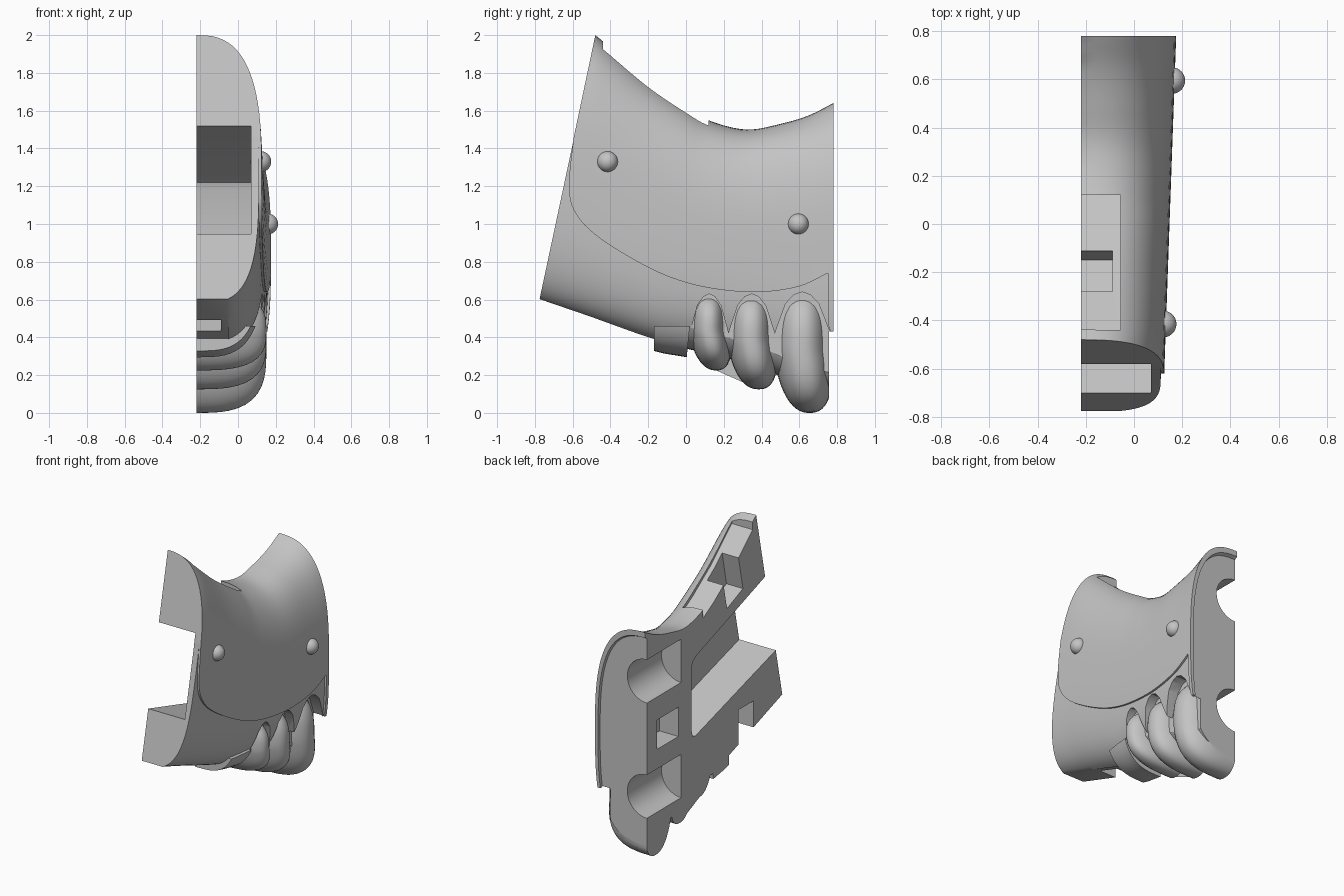
import bpy, bmesh, math
from mathutils import Vector, Matrix

if "Cube" in bpy.data.objects:
    bpy.data.objects.remove(bpy.data.objects["Cube"], do_unlink=True)

CUT = -0.22   # flat mating plane of this half

grey = bpy.data.materials.new("plain_grey")
grey.use_nodes = True
grey.diffuse_color = (0.55, 0.55, 0.55, 1)
grey.node_tree.nodes["Principled BSDF"].inputs["Base Color"].default_value = grey.diffuse_color


def finish(name, bm):
    bmesh.ops.recalc_face_normals(bm, faces=bm.faces[:])
    mesh = bpy.data.meshes.new(name)
    bm.to_mesh(mesh)
    bm.free()
    mesh.materials.append(grey)
    obj = bpy.data.objects.new(name, mesh)
    bpy.context.collection.objects.link(obj)
    return obj


def spline(pts, per=6):
    """Smooth curve through the points."""
    pts = [Vector(p) for p in pts]
    ext = [2 * pts[0] - pts[1]] + pts + [2 * pts[-1] - pts[-2]]
    out = []
    for a, b, c, d in zip(ext, ext[1:], ext[2:], ext[3:]):
        for i in range(per):
            t = i / per
            out.append(0.5 * (2 * b + (c - a) * t + (2 * a - 5 * b + 4 * c - d) * t ** 2
                              + (3 * b - a - 3 * c + d) * t ** 3))
    return out + [pts[-1]]


def prism(name, outline, x0, x1):
    """Side outline of (y, z) points extruded along x."""
    bm = bmesh.new()
    face = bm.faces.new([bm.verts.new((x0, p[0], p[1])) for p in outline])
    ext = bmesh.ops.extrude_face_region(bm, geom=[face], use_keep_orig=True)
    moved = [v for v in ext["geom"] if isinstance(v, bmesh.types.BMVert)]
    bmesh.ops.translate(bm, verts=moved, vec=(x1 - x0, 0, 0))
    return finish(name, bm)


def box(name, x, y, z):
    return prism(name, [(y[0], z[0]), (y[1], z[0]), (y[1], z[1]), (y[0], z[1])], *x)


def boolean(target, tool, operation):
    mod = target.modifiers.new("join_or_cut", 'BOOLEAN')
    mod.operation, mod.solver, mod.object = operation, 'EXACT', tool
    bpy.context.view_layer.objects.active = target
    bpy.ops.object.modifier_apply(modifier=mod.name)
    bpy.data.objects.remove(tool, do_unlink=True)


TOP = spline([(-.48, 2), (-.42, 1.95), (-.2, 1.76), (0, 1.62), (.13, 1.545),
              (.32, 1.5), (.5, 1.53), (.65, 1.575), (.78, 1.64)])
BOTTOM = spline([(-.78, .58), (-.6, .52), (-.4, .45), (-.16, .37), (0, .34),
                 (.22, .29), (.46, .21), (.62, .13), (.78, .1)])


def shell(name, inset, drop=0, shift=0, steps=40):
    """Loft of rounded sections leaning from the sloped front to the upright back."""
    bm = bmesh.new()
    rings = []
    for top, low in zip(TOP, BOTTOM):
        top = top - Vector((-shift, inset))
        low = low - Vector((-shift, drop))
        mid, half = (top + low) / 2, (top - low) / 2
        wide = .125 + .05 * (mid.x + .63) / 1.41 - inset - CUT
        ring = []
        for i in range(steps + 1):
            a = math.pi * i / steps
            c, s = math.cos(a), max(math.sin(a), 0)
            power = 2.7 if c > 0 else 3.3
            p = mid + half * math.copysign(abs(c) ** (2 / power), c)
            ring.append((CUT + wide * s ** (2 / power), p.x, p.y))
        ring += [(CUT - .1, low.x, low.y), (CUT - .1, top.x, top.y)]
        rings.append([bm.verts.new(v) for v in ring])
    for a, b in zip(rings, rings[1:]):
        for i in range(len(a)):
            j = (i + 1) % len(a)
            bm.faces.new((a[i], a[j], b[j], b[i]))
    bm.faces.new(rings[0])
    bm.faces.new(rings[-1])
    return finish(name, bm)


# Main body, scalloped where the rounded ribs sit
body = shell("saddle_body", .014)
arches = [(.02, -.1), (.02, .42)]
for left, right, peak in ((.02, .225, .63), (.225, .47, .63), (.47, .76, .64)):
    for f, drop in ((.2, .06), (.35, .015), (.5, 0), (.65, .015), (.8, .06), (1, .21)):
        arches.append((left + (right - left) * f, peak - drop))
arches += [(.9, .43), (.9, -.1)]
boolean(body, prism("rib_scallops", arches, .07, .5), 'DIFFERENCE')

# Raised flap with a curved lower edge and a narrow rear strip
flap = shell("side_flap", 0)
edge = spline([(-.59, 1.5), (-.62, 1.2), (-.58, 1.05), (-.45, .92), (-.2, .77),
               (0, .69), (.2, .65), (.4, .64), (.6, .67), (.752, .74)], 5)
outline = [(-.6, 2.3)] + [tuple(p) for p in edge] + [(.755, .46), (.765, .43), (.9, .43), (.9, 2.3)]
boolean(flap, prism("flap_outline", outline, -1, 1), 'INTERSECT')
boolean(body, flap, 'UNION')

# Rounded ribs at the lower back
for y, ry, z0, z1 in ((.12, .107, .225, .645), (.345, .128, .125, .645), (.615, .152, 0, .66)):
    bm = bmesh.new()
    bmesh.ops.create_uvsphere(bm, u_segments=48, v_segments=28, radius=1)
    for v in bm.verts:
        p = v.co.copy()
        p /= ((abs(p.x) ** 3 + abs(p.z) ** 3) ** (2.4 / 3) + abs(p.y) ** 2.4) ** (1 / 2.4)
        v.co = (CUT + .37 * p.x, y + ry * p.y + .04 * max(-p.z, 0),
                (z0 + z1) / 2 + (z1 - z0) / 2 * p.z)
    boolean(body, finish("rounded_rib", bm), 'UNION')

# Rounded step wrapped under the belly
belly = shell("belly_step", .012, drop=.045)
boolean(belly, prism("belly_outline", [(-.17, .46), (-.17, .1), (-.015, .1), (.02, .46)],
                     -1, 1), 'INTERSECT')
boolean(body, belly, 'UNION')

# Back face sunk inside a thin rim
recess = shell("rear_recess", .024, shift=.03)
boolean(recess, box("recess_depth", (-1, 1), (.757, 1), (-1, 3)), 'INTERSECT')
boolean(body, recess, 'DIFFERENCE')
boolean(body, box("lower_back_trim", (-1, 1), (.757, 1), (-1, .43)), 'DIFFERENCE')

# Sloped channel running in from the front
boolean(body, prism("front_channel", [(-.9, 1.63), (.2, 1.25), (.24, 1.22), (.25, 1.18), (.25, .73),
                                      (.24, .69), (.21, .68), (-.9, 1.005)], -1, .07), 'DIFFERENCE')
# Long recess and leaning pocket in the top
boolean(body, prism("top_recess", [(-.44, 1.91), (-.2, 1.7), (0, 1.56), (.12, 1.49),
                                   (.12, 1.9), (-.43, 2.3)], -1, -.055), 'DIFFERENCE')
boolean(body, prism("top_pocket", [(-.33, 1.53), (-.15, 1.455), (-.02, 2.07), (-.2, 2.15)],
                    -1, -.09), 'DIFFERENCE')
# Groove and pocket underneath
boolean(body, prism("bottom_groove", [(-.9, .645), (-.17, .395), (-.17, .1), (-.9, .1)],
                    -1, -.05), 'DIFFERENCE')
boolean(body, box("bottom_pocket", (-1, -.09), (-.45, -.28), (.2, .68)), 'DIFFERENCE')
# Peg holes in the back and the key pocket between them
for z in (1.28, .455):
    bm = bmesh.new()
    bmesh.ops.create_cone(bm, cap_ends=True, segments=48, radius1=.155, radius2=.155, depth=.6,
                          matrix=Matrix.Translation((CUT, .67, z)) @ Matrix.Rotation(math.pi / 2, 4, 'X'))
    boolean(body, finish("peg_hole", bm), 'DIFFERENCE')
boolean(body, box("key_pocket", (-1, -.07), (.4, .64), (.75, .96)), 'DIFFERENCE')
# Flat mating face
boolean(body, box("mating_cut", (-2, CUT), (-2, 2), (-1, 3)), 'DIFFERENCE')

# Round studs on the flap
studs = []
for name, loc in (("front_stud", (.121, -.415, 1.33)), ("rear_stud", (.157, .595, 1.0))):
    bm = bmesh.new()
    bmesh.ops.create_uvsphere(bm, u_segments=32, v_segments=16, radius=.055,
                              matrix=Matrix.Translation(loc))
    studs.append(finish(name, bm))

bpy.context.view_layer.update()
for obj in [body] + studs:
    obj.select_set(True)
bpy.context.view_layer.objects.active = body
bpy.ops.object.shade_smooth_by_angle(angle=math.radians(30))
